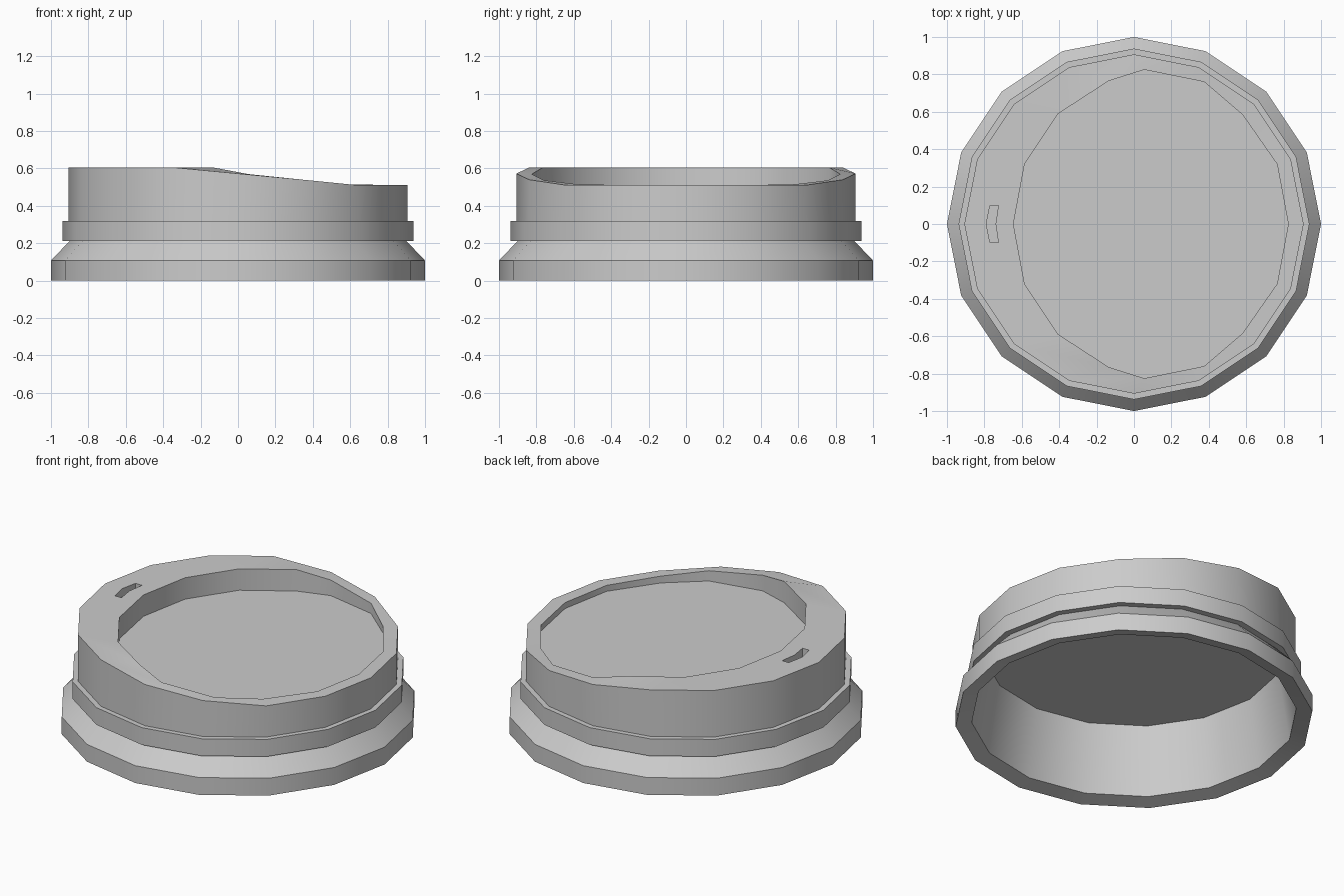
import bpy, bmesh, math

old = bpy.data.objects.get("Cube")
if old:
    bpy.data.objects.remove(old, do_unlink=True)

SIDES = 16
HIGH, LOW, FLOOR = 0.605, 0.51, 0.473


def material(name, rgb):
    m = bpy.data.materials.new(name)
    m.use_nodes = True
    m.diffuse_color = (*rgb, 1)
    m.node_tree.nodes["Principled BSDF"].inputs["Base Color"].default_value = (*rgb, 1)
    return m


def make_object(name, bm, mat):
    bmesh.ops.recalc_face_normals(bm, faces=bm.faces)
    me = bpy.data.meshes.new(name)
    bm.to_mesh(me)
    bm.free()
    me.materials.append(mat)
    ob = bpy.data.objects.new(name, me)
    bpy.context.collection.objects.link(ob)
    return ob


def loft(rings):
    """Closed solid through rings of points, capped at both ends."""
    bm = bmesh.new()
    loops = [[bm.verts.new(p) for p in ring] for ring in rings]
    for a, b in zip(loops, loops[1:]):
        n = len(a)
        for i in range(n):
            j = (i + 1) % n
            bm.faces.new((a[i], a[j], b[j], b[i]))
    bm.faces.new(loops[0])
    bm.faces.new(loops[-1])
    return bm


def circle(r, z):
    step = 2 * math.pi / SIDES
    return [(r * math.cos(i * step), r * math.sin(i * step), z) for i in range(SIDES)]


def slope(x, start):
    """Rim height: high on one side, falling to the low side."""
    if x <= start:
        return HIGH
    if x < 0.05:
        return 0.572
    return max(LOW, 0.575 - 0.103 * x)


grey = material("grey plastic", (0.6, 0.6, 0.6))

# Lid: hollow underside, flared skirt, raised band, body wall
profile = [(0.845, 0.44), (0.91, 0.022), (1.0, 0), (1.0, 0.107), (0.90, 0.212),
           (0.938, 0.212), (0.938, 0.318), (0.907, 0.318)]
rings = [circle(r, z) for r, z in profile]

# Sloping rim
rings.append([(x, y, slope(x, -0.3)) for x, y, _ in circle(0.907, 0)])

# Off-centre recess with a flat floor
half = [(0.825, 0), (0.765, 0.32), (0.58, 0.585), (0.375, 0.76), (0.055, 0.825),
        (-0.135, 0.765), (-0.405, 0.59), (-0.585, 0.32), (-0.645, 0)]
outline = half + [(x, -y) for x, y in half[-2:0:-1]]
rings.append([(x, y, slope(x, -0.1)) for x, y in outline])
rings.append([(x, y, FLOOR) for x, y in outline])
lid = make_object("cup_lid", loft(rings), grey)

# Bent drinking slot, cut into the high side
slot = [(-0.77, 0.1), (-0.79, 0), (-0.77, -0.1), (-0.725, -0.1), (-0.74, 0), (-0.725, 0.1)]
cutter = make_object("slot_cutter", loft([[(x, y, z) for x, y in slot] for z in (0.555, 0.7)]), grey)
cutter.hide_render = True
cut = lid.modifiers.new("slot", "BOOLEAN")
cut.operation = "DIFFERENCE"
cut.solver = "EXACT"
cut.object = cutter

bpy.ops.object.select_all(action="DESELECT")
lid.select_set(True)
bpy.context.view_layer.objects.active = lid
bpy.ops.object.modifier_apply(modifier="slot")
bpy.data.objects.remove(cutter, do_unlink=True)
bpy.ops.object.shade_smooth_by_angle(angle=math.radians(35))
